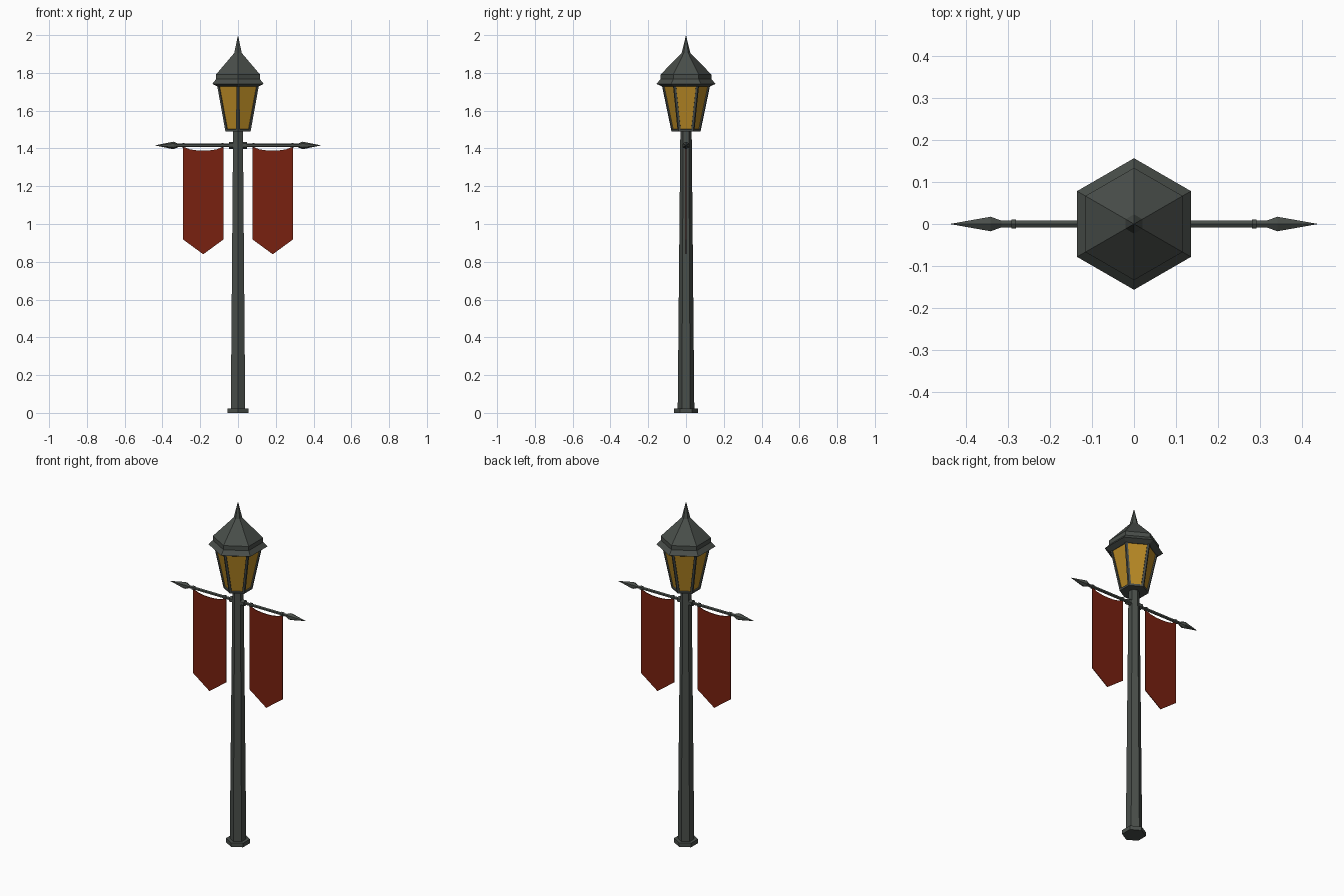
import bpy, bmesh, math

if "Cube" in bpy.data.objects:
    bpy.data.objects.remove(bpy.data.objects["Cube"])

def material(name, rgb):
    m = bpy.data.materials.new(name)
    m.diffuse_color = (*rgb, 1)
    m.use_nodes = True
    m.node_tree.nodes["Principled BSDF"].inputs["Base Color"].default_value = m.diffuse_color
    return m

IRON = material("dark iron", (0.066, 0.076, 0.068))
GLASS = material("amber glass", (0.48, 0.25, 0.018))
CLOTH = material("red cloth", (0.19, 0.015, 0.005))

def finish(name, bm, mats):
    bmesh.ops.recalc_face_normals(bm, faces=bm.faces)
    me = bpy.data.meshes.new(name)
    bm.to_mesh(me)
    bm.free()
    for m in mats:
        me.materials.append(m)
    ob = bpy.data.objects.new(name, me)
    bpy.context.collection.objects.link(ob)
    return ob

def hex_stack(profile, along_x=False, z0=0.0):
    """Six-sided turned shape from (radius, height) pairs; radius 0 is a point."""
    bm = bmesh.new()
    rings = []
    for r, h in profile:
        ring = []
        for i in range(6 if r > 0 else 1):
            a = math.radians(90 + 60 * i)
            u, v = r * math.cos(a), r * math.sin(a)
            ring.append(bm.verts.new((h, u, v + z0) if along_x else (u, v, h + z0)))
        rings.append(ring)
    for a, b in zip(rings, rings[1:]):
        for i in range(6):
            j = (i + 1) % 6
            if len(a) == 1:
                bm.faces.new((a[0], b[j], b[i]))
            elif len(b) == 1:
                bm.faces.new((a[i], a[j], b[0]))
            else:
                bm.faces.new((a[i], a[j], b[j], b[i]))
    for ring in (rings[0], rings[-1]):
        if len(ring) > 1:
            bm.faces.new(ring)
    return bm

# Base plate and tapered pole
finish("base_plate", hex_stack([(0.064, 0), (0.064, 0.024)]), [IRON])
finish("pole", hex_stack([(0.044, 0.02), (0.030, 1.495)]), [IRON])

# Lantern body with recessed amber panes
bm = hex_stack([(0.077, 1.49), (0.130, 1.745)])
bmesh.ops.recalc_face_normals(bm, faces=bm.faces)
sides = [f for f in bm.faces if abs(f.normal.z) < 0.8]
bmesh.ops.inset_individual(bm, faces=sides, thickness=0.015, depth=0)
bmesh.ops.inset_individual(bm, faces=sides, thickness=0.0005, depth=-0.007)
for f in sides:
    f.material_index = 1
finish("lantern_body", bm, [IRON, GLASS])

# Roof with flared eave, band and spire
finish("lantern_roof", hex_stack([
    (0.126, 1.728), (0.157, 1.742), (0.134, 1.767), (0.134, 1.792),
    (0.023, 1.905), (0.0, 2.0)]), [IRON])

# Cross bar with collars, rings and spear tips, mirrored profile
half = [(0.018, 0.0), (0.018, 0.048), (0.009, 0.048), (0.009, 0.078),
        (0.013, 0.078), (0.013, 0.088), (0.009, 0.088), (0.009, 0.282),
        (0.013, 0.282), (0.013, 0.293), (0.009, 0.293), (0.009, 0.316),
        (0.020, 0.342), (0.0, 0.44)]
bar = [(r, -h) for r, h in reversed(half[1:])] + half[1:]
finish("cross_bar", hex_stack(bar, along_x=True, z0=1.416), [IRON])

# Pointed banners with sagging top edge
for side, label in ((-1, "left"), (1, "right")):
    bm = bmesh.new()
    x0, x1, n = 0.077, 0.291, 6
    pts = []
    for i in range(n + 1):
        t = i / n
        pts.append((x0 + (x1 - x0) * t, 1.410 - 0.022 * math.sin(math.pi * t) ** 0.6
                    if 0 < i < n else 1.410))
    pts += [(x1, 0.918), ((x0 + x1) / 2, 0.84), (x0, 0.918)]
    f = bm.faces.new([bm.verts.new((side * x, -0.002, z)) for x, z in pts])
    ext = bmesh.ops.extrude_face_region(bm, geom=[f], use_keep_orig=True)
    for v in ext["geom"]:
        if isinstance(v, bmesh.types.BMVert):
            v.co.y = 0.002
    finish(label + "_banner", bm, [CLOTH])
